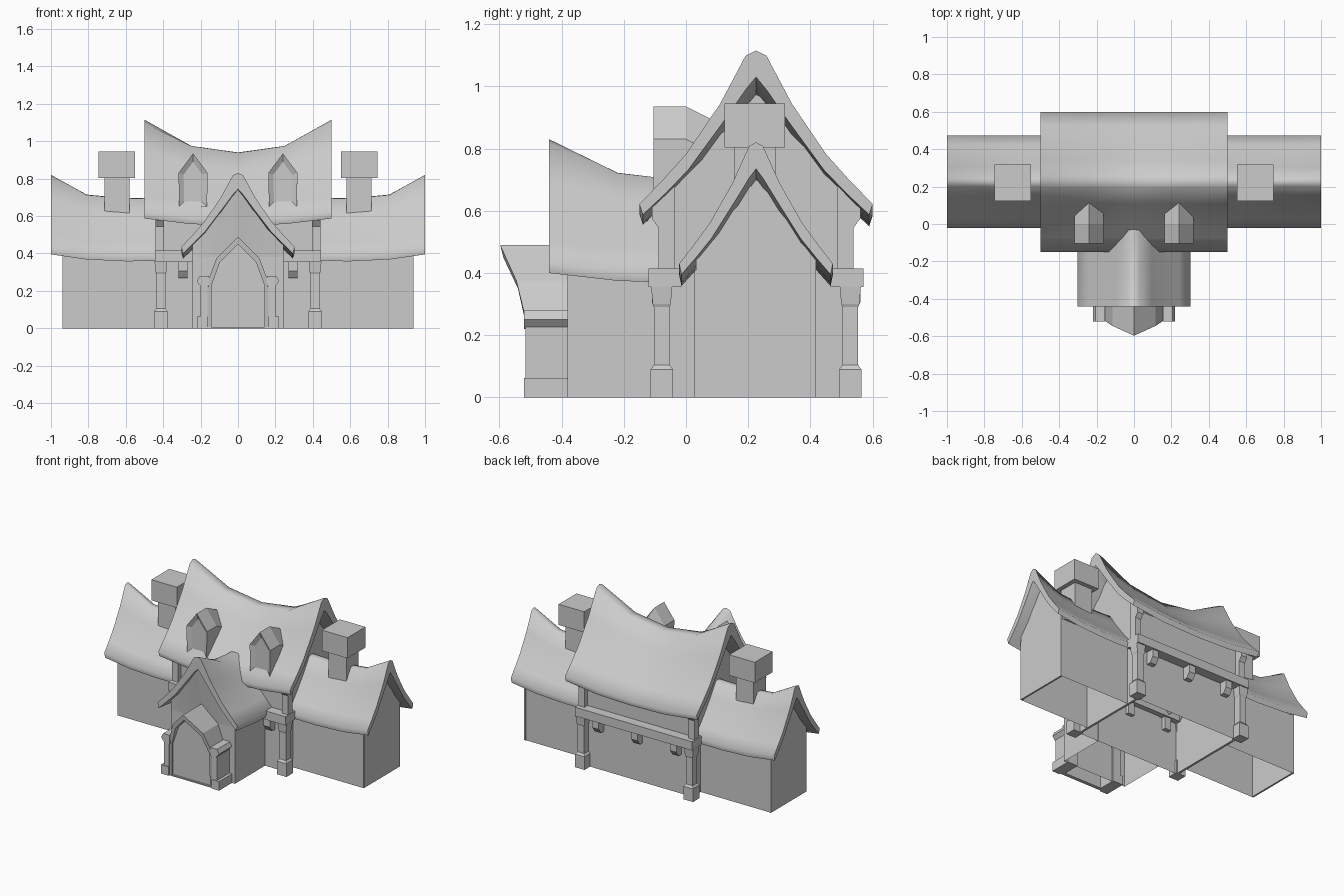
import bpy, bmesh, math

cube = bpy.data.objects.get("Cube")
if cube:
    bpy.data.objects.remove(cube, do_unlink=True)

GREY = (0.6, 0.6, 0.6, 1)
plaster = bpy.data.materials.new("plain grey")
plaster.use_nodes = True
plaster.diffuse_color = GREY
plaster.node_tree.nodes["Principled BSDF"].inputs["Base Color"].default_value = GREY

MID = 0.225          # y of the main ridge
SIDES = (("left", 1), ("right", -1))


def loft(name, rings, smooth=False, caps=True, inset=0, depth=0):
    """Skin closed rings of points, cap the ends, optionally recess the first cap."""
    bm = bmesh.new()
    loops = [[bm.verts.new(p) for p in ring] for ring in rings]
    n = len(loops[0])
    for a, b in zip(loops, loops[1:]):
        for i in range(n):
            j = (i + 1) % n
            bm.faces.new((a[i], a[j], b[j], b[i]))
    if caps:
        first = bm.faces.new(loops[0])
        bm.faces.new(loops[-1][::-1])
    bmesh.ops.recalc_face_normals(bm, faces=bm.faces[:])
    if inset:
        bmesh.ops.inset_region(bm, faces=[first], thickness=inset, use_even_offset=True)
        bmesh.ops.translate(bm, verts=first.verts[:], vec=-first.normal * depth)
    mesh = bpy.data.meshes.new(name)
    bm.to_mesh(mesh)
    bm.free()
    mesh.materials.append(plaster)
    ob = bpy.data.objects.new(name, mesh)
    bpy.context.collection.objects.link(ob)
    if smooth:
        bpy.ops.object.select_all(action='DESELECT')
        ob.select_set(True)
        bpy.context.view_layer.objects.active = ob
        bpy.ops.object.shade_smooth_by_angle(angle=math.radians(62))
    return ob


def box(name, x, y, z, caps=True):
    return loft(name, [[(x[0], y[0], h), (x[1], y[0], h), (x[1], y[1], h), (x[0], y[1], h)]
                       for h in z], caps=caps)


def square_column(name, cx, cy, steps):
    """Square column through (height, half width) steps."""
    return loft(name, [[(cx - r, cy - r, z), (cx + r, cy - r, z),
                        (cx + r, cy + r, z), (cx - r, cy + r, z)] for z, r in steps])


def mirrored(half):
    return [(-u, h) for u, h in half] + [(0, 1)] + half[::-1]


# Swept roof sections: relative offset from the ridge and relative height
SWEEP = [(1, 0), (0.8, 0.155), (0.6, 0.325), (0.31, 0.65)]
TOP = mirrored(SWEEP + [(0.09, 0.965)])
UNDER = mirrored(SWEEP + [(0.09, 0.91)])


def section(profile, half, ridge, eave, bulge, edge, rise):
    """Roof section lowered by a thickness that grows from the edge to the ridge."""
    return [(u * half, eave + (h + bulge * abs(u) * (1 - abs(u))) * (ridge - eave)
             - edge - rise * h) for u, h in profile]


def place(axis, along, off, z):
    return (along, MID + off, z) if axis == 'x' else (off, along, z)


def roof(name, axis, half, stations):
    """Sagging roof shell; stations are (position, ridge height, eave height, bulge)."""
    rings = []
    for along, ridge, eave, bulge in stations:
        top = section(TOP, half, ridge, eave, bulge, 0, 0)
        under = section(UNDER, half * 0.97, ridge, eave, bulge, 0.035, 0.05)
        rings.append([place(axis, along, u, z) for u, z in top + under[::-1]])
    return loft(name, rings, smooth=True)


def gable_line(half, wall, ridge, eave, bulge):
    """Top edge of a gable wall, just inside the roof shell."""
    pts = section(TOP, half, ridge, eave, bulge, 0.018, 0.03)

    def height(u):
        for (a, za), (b, zb) in zip(pts, pts[1:]):
            if a <= u <= b:
                return za + (zb - za) * (u - a) / (b - a)
    return [(u, height(u)) for u in
            [-wall] + [u for u, _ in pts if abs(u) < wall] + [wall]]


def gable(name, wall, ends, line):
    outline = [(-wall, 0)] + line + [(wall, 0)]
    return loft(name, [[place('x', e, u, z) for u, z in outline] for e in ends])


# Main hall, open underneath
roof("main_roof", 'x', 0.375,
     [(-0.5, 1.115, 0.622, 0), (-0.25, 0.975, 0.592, 0.4), (0, 0.94, 0.585, 0.37),
      (0.25, 0.975, 0.592, 0.4), (0.5, 1.115, 0.622, 0)])
box("main_walls", (-0.4, 0.4), (MID - 0.279, MID + 0.279), (0, 0.63), caps=False)

for side, s in SIDES:
    gable(side + "_main_gable", 0.279, (s * 0.385, s * 0.4),
          gable_line(0.375, 0.279, 1.05, 0.608, 0.18))

    # Side wings
    roof(side + "_wing_roof", 'x', 0.247,
         [(s * 0.38, 0.70, 0.395, 0.3), (s * 0.6, 0.695, 0.393, 0.3),
          (s * 0.81, 0.715, 0.403, 0.3), (s, 0.82, 0.43, 0.05)])
    box(side + "_wing_walls", sorted((s * 0.4, s * 0.935)), (MID - 0.198, MID + 0.19),
        (0, 0.41), caps=False)
    gable(side + "_wing_gable", 0.193, (s * 0.925, s * 0.937),
          gable_line(0.247, 0.193, 0.775, 0.42, 0.13))

    # Chimneys
    square_column(side + "_chimney_shaft", s * 0.648, 0.221, [(0.58, 0.067), (0.81, 0.067)])
    square_column(side + "_chimney_cap", s * 0.648, 0.221, [(0.803, 0.097), (0.945, 0.097)])

    # Dormers with recessed windows
    def dormer_ring(y, drop):
        half = [(0.074, 0.65), (0.078, 0.83)]
        pts = half + [(0, 0.935)] + [(-x, z) for x, z in half[::-1]]
        return [(s * 0.24 + x, y, z - drop * (z > 0.7)) for x, z in pts]
    loft(side + "_dormer", [dormer_ring(-0.105, 0), dormer_ring(0, 0), dormer_ring(0.13, 0.065)],
         inset=0.027, depth=0.016)

# Timber frame on the front and back of the hall
for face, f in (("front", -1), ("back", 1)):
    def out(d):
        return MID + f * d
    box(face + "_beam", (-0.445, 0.445), sorted((out(0.24), out(0.345))), (0.355, 0.415))
    for side, s in SIDES:
        square_column(f"{face}_{side}_post", s * 0.412, out(0.303),
                      [(0, 0.036), (0.09, 0.036), (0.105, 0.025), (0.29, 0.025),
                       (0.3, 0.029), (0.357, 0.034)])
        bracing = [(0.26, 0.41), (0.313, 0.41), (0.313, 0.545), (0.335, 0.575),
                   (0.335, 0.61), (0.26, 0.69)]
        loft(f"{face}_{side}_upper_post", [[(s * x, out(d), z) for d, z in bracing]
                                           for x in (0.395, 0.44)])
    for i, x in enumerate((-0.295, 0, 0.295)):
        bracket = [(0.25, 0.36), (0.335, 0.36), (0.335, 0.305), (0.31, 0.27), (0.25, 0.27)]
        loft(f"{face}_bracket_{i + 1}", [[(x + e, out(d), z) for d, z in bracket]
                                         for e in (-0.024, 0.024)])

# Front porch, its gable leaning forward to a central crease
roof("porch_roof", 'y', 0.303, [(-0.44, 0.83, 0.435, 0.05), (-0.22, 0.722, 0.41, 0.4),
                                (-0.08, 0.705, 0.405, 0.45), (0.1, 0.70, 0.405, 0.45)])
box("porch_walls", (-0.243, 0.243), (-0.38, -0.05), (0, 0.42), caps=False)
loft("porch_gable", [[(u, -0.38 - 0.055 * (1 - abs(u) / 0.243), z), (u, -0.365, z),
                      (u, -0.365, 0.38), (u, -0.38, 0.38)]
                     for u, z in gable_line(0.303, 0.243, 0.81, 0.425, 0.1)], smooth=True)

# Pointed door canopy with a raked front edge
outer = [(0.165, 0, -0.51), (0.165, 0.24, -0.512), (0.115, 0.375, -0.545)]
inner = [(0.143, 0, -0.51), (0.143, 0.225, -0.512), (0.098, 0.35, -0.54)]


def arch(points, top):
    return points + [top] + [(-x, z, y) for x, z, y in points[::-1]]


door = arch(inner, (0, 0.45, -0.587))
band = arch(outer, (0, 0.49, -0.597)) + door[::-1]
loft("door_canopy", [[(x, y, z) for x, z, y in band], [(x, -0.37, z) for x, z, y in band]])
loft("door", [[(x * 1.03, y, z) for x, z, _ in door] for y in (-0.5, -0.49)])
box("threshold", (-0.165, 0.165), (-0.512, -0.488), (0, 0.008))

# Pillars beside the door
for side, s in SIDES:
    box(side + "_door_base", sorted((s * 0.163, s * 0.22)), (-0.52, -0.37), (0, 0.062))
    box(side + "_door_pillar", sorted((s * 0.163, s * 0.2)), (-0.516, -0.37), (0.06, 0.23))
    cap = [(0.155, 0.22), (0.195, 0.22), (0.22, 0.25), (0.205, 0.28), (0.155, 0.28)]
    loft(side + "_door_capital", [[(s * x, y, z) for x, z in cap] for y in (-0.52, -0.37)])
